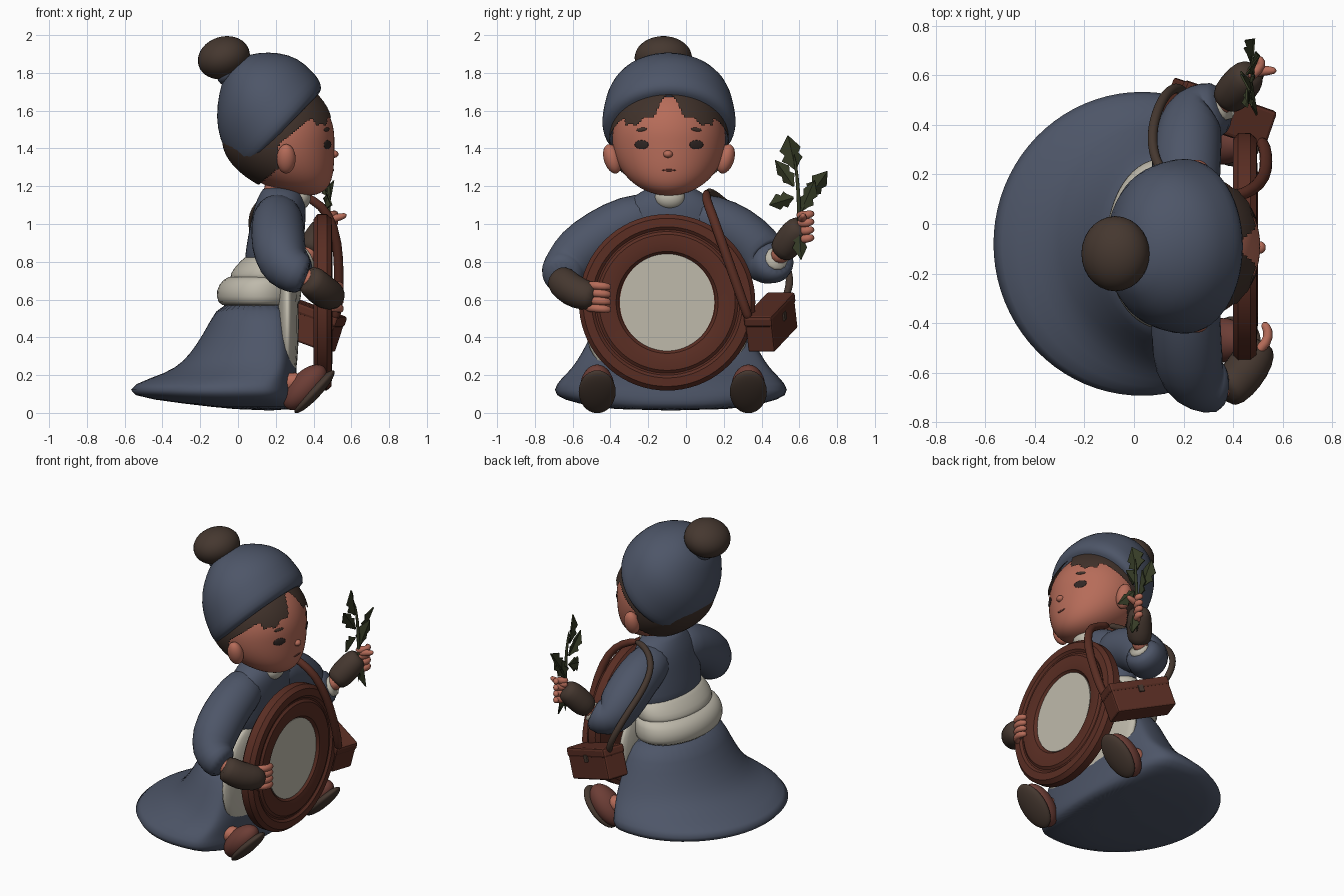
import bpy, bmesh, math
from mathutils import Vector, Matrix, Euler

if "Cube" in bpy.data.objects:
    bpy.data.objects.remove(bpy.data.objects["Cube"])

def mat(name, r, g, b):
    m = bpy.data.materials.new(name)
    m.diffuse_color = (r, g, b, 1)
    m.use_nodes = True
    m.node_tree.nodes["Principled BSDF"].inputs["Base Color"].default_value = m.diffuse_color
    return m

BLUE = mat("slate_blue", .075, .092, .138)
CREAM = mat("cream", .52, .49, .41)
SKIN = mat("skin", .47, .150, .100)
RED = mat("red_brown", .102, .027, .017)
DARK = mat("dark_brown", .060, .039, .029)
HAIR = mat("hair_brown", .052, .032, .024)
LEAF = mat("leaf_green", .036, .044, .019)
SHOE = mat("shoe_leather", .15, .047, .036)
INK = mat("eye_dark", .030, .020, .018)

def finish(name, bm, m, sub=0, smooth=True):
    bmesh.ops.recalc_face_normals(bm, faces=bm.faces)
    me = bpy.data.meshes.new(name)
    bm.to_mesh(me)
    bm.free()
    me.materials.append(m)
    ob = bpy.data.objects.new(name, me)
    bpy.context.collection.objects.link(ob)
    for p in me.polygons:
        p.use_smooth = smooth
    if sub:
        s = ob.modifiers.new("subdivision", 'SUBSURF')
        s.levels = s.render_levels = sub
    return ob

def skin_rings(name, rings, m, sub):
    """Bridge a list of vertex rings and cap both ends."""
    bm = bmesh.new()
    vs = [[bm.verts.new(p) for p in r] for r in rings]
    n = len(vs[0])
    for a, b in zip(vs, vs[1:]):
        for i in range(n):
            bm.faces.new((a[i], a[(i + 1) % n], b[(i + 1) % n], b[i]))
    bm.faces.new(vs[0])
    bm.faces.new(vs[-1])
    return finish(name, bm, m, sub)

def loft(name, secs, m, M=Matrix(), n=28, sub=1, power=1):
    """Stack of sections: (z, x back, x front, y centre, y radius[, x of widest point]); power < 1 squares the front."""
    rings = []
    for z, xb, xf, cy, ry, *c in secs:
        cx = c[0] if c else (xb + xf) / 2
        ring = []
        for i in range(n):
            a = 2 * math.pi * i / n
            k = math.cos(a)
            x = cx + (xf - cx) * k ** power if k > 1e-6 else cx + (cx - xb) * k
            ring.append(M @ Vector((x, cy + ry * math.sin(a), z)))
        rings.append(ring)
    return skin_rings(name, rings, m, sub)

def tube(name, pts, m, n=12, sub=1):
    """Round limb through points (x, y, z, radius)."""
    P = [Vector(p[:3]) for p in pts]
    rings, u = [], None
    for i, p in enumerate(P):
        t = (P[min(i + 1, len(P) - 1)] - P[max(i - 1, 0)]).normalized()
        if u is None:
            u = t.orthogonal()
        u = (u - t * u.dot(t)).normalized()
        v = t.cross(u)
        rings.append([p + pts[i][3] * (u * math.cos(2 * math.pi * k / n) + v * math.sin(2 * math.pi * k / n))
                      for k in range(n)])
    return skin_rings(name, rings, m, sub)

def blob(name, loc, radii, m, rot=Matrix(), seg=28):
    bm = bmesh.new()
    M = Matrix.Translation(loc) @ rot.to_4x4() @ Matrix.Diagonal((*radii, 1))
    bmesh.ops.create_uvsphere(bm, u_segments=seg, v_segments=seg * 2 // 3, radius=1, matrix=M)
    return finish(name, bm, m)

def sharp(ob):
    bpy.ops.object.select_all(action='DESELECT')
    ob.select_set(True)
    bpy.context.view_layer.objects.active = ob
    bpy.ops.object.shade_smooth_by_angle(angle=math.radians(35))

# --- skirt, lining, sash, jacket ---
loft("skirt", [(.60, -.09, .29, -.08, .32, .12), (.48, -.15, .30, -.08, .39, .15), (.36, -.22, .31, -.08, .45, .16),
               (.27, -.29, .31, -.08, .50, .16), (.21, -.38, .31, -.08, .55, .12), (.155, -.56, .31, -.08, .61, .04),
               (.09, -.60, .32, -.08, .63, .02), (.05, -.3, .32, -.08, .5), (.012, .03, .3, -.08, .30)],
     BLUE, n=40, power=.55)
blob("skirt_lining", (.262, -.10, .47), (.06, .435, .38), CREAM)
loft("sash_lower", [(.56, -.07, .31, -.08, .30), (.58, -.11, .33, -.08, .345), (.65, -.12, .34, -.08, .35),
                    (.71, -.08, .33, -.08, .33), (.73, -.03, .31, -.08, .29)], CREAM)
loft("sash_upper", [(.68, -.02, .31, -.08, .28), (.71, -.05, .33, -.08, .31), (.76, -.03, .33, -.08, .31),
                    (.81, .02, .33, -.08, .29), (.84, .05, .31, -.08, .25)], CREAM)
loft("jacket", [(.76, .05, .32, -.08, .26), (.80, .03, .34, -.08, .28), (.92, .05, .35, -.08, .29),
                (1.03, .07, .36, -.08, .29), (1.11, .09, .36, -.08, .25), (1.17, .12, .34, -.08, .16),
                (1.20, .14, .31, -.08, .11)], BLUE)
blob("collar", (.325, -.085, 1.14), (.06, .08, .065), CREAM)
tube("neck", [(.22, -.09, 1.08, .10), (.23, -.09, 1.15, .10), (.25, -.09, 1.26, .11)], SKIN)

# --- arms: sleeves, cuff, wrists, gloves, fingers ---
tube("right_sleeve", [(.21, -.14, 1.06, .12), (.21, -.30, 1.02, .14), (.21, -.45, .94, .145), (.22, -.57, .85, .145),
                      (.25, -.63, .77, .13), (.31, -.66, .74, .115), (.37, -.66, .72, .10)], BLUE, n=16)
tube("left_sleeve", [(.21, -.02, 1.06, .12), (.21, .14, 1.02, .14), (.21, .27, .96, .145), (.22, .38, .87, .14),
                     (.25, .44, .79, .13), (.31, .46, .79, .12), (.37, .48, .82, .10)], BLUE, n=16)
tube("left_cuff", [(.33, .47, .80, .062), (.374, .483, .823, .062)], CREAM, sub=0)
tube("right_wrist", [(.33, -.66, .73, .06), (.43, -.63, .68, .06)], SKIN)
tube("left_wrist", [(.33, .47, .80, .055), (.41, .53, .88, .055)], SKIN)
tube("right_glove", [(.36, -.68, .715, .07), (.39, -.66, .70, .088), (.44, -.61, .65, .09), (.49, -.53, .62, .088),
                     (.52, -.47, .61, .06)], DARK)
tube("left_glove", [(.37, .49, .84, .06), (.39, .52, .87, .08), (.43, .56, .93, .083), (.46, .60, .98, .075),
                    (.48, .62, 1.0, .05)], DARK)
for i in range(4):
    z = .555 + .04 * i
    tube("right_finger", [(.48, -.53, z, .024), (.54, -.48, z, .024), (.545, -.43, z - .005, .023),
                          (.52, -.395, z - .01, .018)], SKIN, n=8)
    z = .92 + .042 * i
    tube("left_finger", [(.46, .59, z, .025), (.505, .625, z, .025), (.52, .655, z + .005, .023),
                         (.49, .675, z + .01, .018)], SKIN, n=8)
tube("left_pointing_finger", [(.45, .61, 1.02, .026), (.52, .62, 1.03, .024), (.58, .62, 1.05, .015)], SKIN, n=8)

# --- feet ---
tilt = Matrix.Rotation(-.82, 3, 'Y')
for y in (-.47, .33):
    tube("ankle", [(.18, y, .15, .055), (.27, y, .16, .055), (.35, y, .17, .05)], SKIN)
    blob("shoe", (.355, y, .135), (.148, .09, .08), SHOE, tilt)
    blob("shoe_sole", (.405, y, .112), (.152, .098, .035), DARK, tilt)

# --- head ---
HC, HR = Vector((.22, -.09, 1.45)), Vector((.29, .30, .30))

def head_point(s, grow=1.0):
    p = Vector((s.x * HR.x, s.y * HR.y, s.z * HR.z)) * grow + HC
    p.x += .14 * min(0, s.z) ** 2
    return p

def head_mesh(grow, u, v):
    bm = bmesh.new()
    bmesh.ops.create_uvsphere(bm, u_segments=u, v_segments=v, radius=1)
    for w in bm.verts:
        w.co = head_point(w.co, grow)
    return bm

finish("head", head_mesh(1, 64, 40), SKIN)
HAT = Matrix.Translation((.22, -.09, 1.5)) @ Matrix.Rotation(-.69, 4, 'Y')

# hair: larger copy of the head trimmed along a parted hairline
bm = head_mesh(1.05, 160, 110)
gone = []
for f in bm.faces:
    p = HAT.inverted() @ f.calc_center_median()
    az = abs(math.atan2(p.y, p.x))
    if az < .95:
        line = -.125 + .13 * math.exp(-(az / .22) ** 2) + .012 * math.sin(az * 16)
    else:
        line = -.06 if az < 1.8 else -.155
    if p.z < line:
        gone.append(f)
bmesh.ops.delete(bm, geom=gone, context='FACES')
finish("hair", bm, HAIR)

def on_face(name, y, z, ry, rz, m, roll=0):
    """Thin oval plate lying on the face."""
    sy, sz = (y - HC.y) / HR.y, (z - HC.z) / HR.z
    s = Vector((math.sqrt(1 - sy * sy - sz * sz), sy, sz))
    nrm = Vector((s.x / HR.x, s.y / HR.y, s.z * .4 / HR.z)).normalized()
    rot = nrm.to_track_quat('X', 'Z').to_matrix() @ Matrix.Rotation(roll, 3, 'X')
    blob(name, head_point(s, 1.002), (.0045, ry, rz), m, rot, 16)

for side in (-1, 1):
    y = -.09 + side * .145
    on_face("eye", y, 1.42, .042, .024, INK)
    on_face("eyebrow", y, 1.50, .032, .010, HAIR, side * -.1)
    blob("ear", (.255, -.09 + side * .30, 1.345), (.05, .045, .08), SKIN, Matrix.Rotation(side * -.3, 3, 'X'))
on_face("mouth", -.09, 1.285, .036, .006, SHOE)
blob("nose", (.508, -.095, 1.37), (.024, .025, .02), SKIN)

# --- hat with pompom: sheared so the rim sits higher in front ---
shear = Matrix(((1, 0, 0, 0), (0, 1, 0, 0), (.11, 0, 1, 0), (0, 0, 0, 1)))
loft("hat", [(-.02, -.27, .28, 0, .31), (-.015, -.30, .31, 0, .345), (.035, -.31, .335, 0, .36),
             (.10, -.30, .33, 0, .35), (.19, -.28, .32, 0, .335), (.29, -.22, .26, 0, .29),
             (.37, -.12, .17, -.01, .19), (.41, -.05, .10, -.02, .11)], BLUE, HAT @ shear)
loft("hat_knot", [(.36, -.09, .10, -.03, .10), (.41, -.09, .10, -.03, .10), (.44, -.07, .08, -.03, .08)], BLUE, HAT)
blob("pompom", (-.075, -.12, 1.88), (.14, .152, .112), DARK, Matrix.Rotation(-.3, 3, 'Y'))

# --- drum ---
DRUM = Matrix.Translation((0, -.10, .585)) @ Matrix.Rotation(math.pi / 2, 4, 'Y')
prof = [(.40, .44), (.42, .467), (.47, .467), (.495, .445), (.497, .40), (.485, .385), (.485, .375),
        (.497, .36), (.50, .31), (.49, .27), (.472, .255)]
sharp(loft("drum", [(x, -r, r, 0, r) for x, r in prof], RED, DRUM, n=72, sub=0))
sharp(loft("drum_skin", [(x, -.257, .257, 0, .25) for x in (.471, .478)], CREAM, DRUM, n=72, sub=0))

# --- long shoulder bag with strap ---
BAG = Matrix.Translation((.345, .45, .485)) @ Euler((0, .336, -.335)).to_matrix().to_4x4()

def box(name, loc, size, m, bevel):
    bm = bmesh.new()
    bmesh.ops.create_cube(bm, size=1, matrix=BAG @ Matrix.Translation(loc) @ Matrix.Diagonal((*size, 1)))
    ob = finish(name, bm, m, smooth=False)
    b = ob.modifiers.new("bevel", 'BEVEL')
    b.width, b.segments = bevel, 2

box("bag_body", (0, 0, -.02), (.40, .15, .17), RED, .012)
box("bag_lid", (0, 0, .065), (.41, .16, .06), RED, .015)
box("bag_clasp", (0, .08, .03), (.035, .012, .045), DARK, .003)
tube("front_strap", [(.51, .34, .48, .026), (.53, .31, .56, .028), (.535, .255, .72, .028), (.53, .19, .90, .028),
                     (.48, .135, 1.06, .028), (.40, .105, 1.13, .026), (.28, .11, 1.175, .024)], RED, n=8)
tube("strap_end", [(.53, .17, .93, .016), (.535, .24, .75, .018), (.53, .33, .54, .018)], RED, n=8)
tube("back_strap", [(.30, .11, 1.17, .022), (.20, .14, 1.17, .022), (.09, .22, 1.10, .022), (.065, .36, 1.0, .022),
                    (.10, .48, .88, .022), (.14, .54, .77, .022), (.18, .555, .68, .022), (.21, .52, .60, .022)],
     DARK, n=8, sub=2)

# --- leafy sprig ---
tube("stem", [(.48, .60, .82, .010), (.48, .60, 1.08, .012), (.48, .59, 1.25, .010), (.47, .57, 1.38, .006)], LEAF, n=8)
tube("side_stem", [(.48, .60, 1.05, .009), (.48, .64, 1.13, .008), (.47, .68, 1.18, .006)], LEAF, n=8)
edge = [(0, .12), (.2, .6), (.3, 1), (.45, .65), (.6, 1), (.78, .55), (1, 0)]

def leaf(base, tip, width, lean):
    base, tip = Vector(base), Vector(tip)
    d = tip - base
    w = (d.cross(Vector((1, lean, 0)))).normalized() * width / 2
    nrm = d.cross(w).normalized() * .02
    bm = bmesh.new()
    rows = [[bm.verts.new(base + d * t + w * k * s + nrm * abs(s) * k) for s in (-1, 0, 1)] for t, k in edge[:-1]]
    end = bm.verts.new(tip)
    for a, b in zip(rows, rows[1:]):
        for j in (0, 1):
            bm.faces.new((a[j], a[j + 1], b[j + 1], b[j]))
    for j in (0, 1):
        bm.faces.new((rows[-1][j], rows[-1][j + 1], end))
    ob = finish("leaf", bm, LEAF, smooth=False)
    ob.modifiers.new("thickness", 'SOLIDIFY').thickness = .008

leaf((.47, .58, 1.29), (.47, .54, 1.47), .12, .3)
leaf((.48, .57, 1.20), (.46, .47, 1.34), .08, -.3)
leaf((.48, .57, 1.14), (.50, .44, 1.10), .09, .5)
leaf((.48, .65, 1.14), (.49, .75, 1.28), .10, .4)
leaf((.48, .61, 1.07), (.51, .68, 1.23), .09, -.4)
leaf((.51, .60, .98), (.53, .61, .81), .08, .2)
